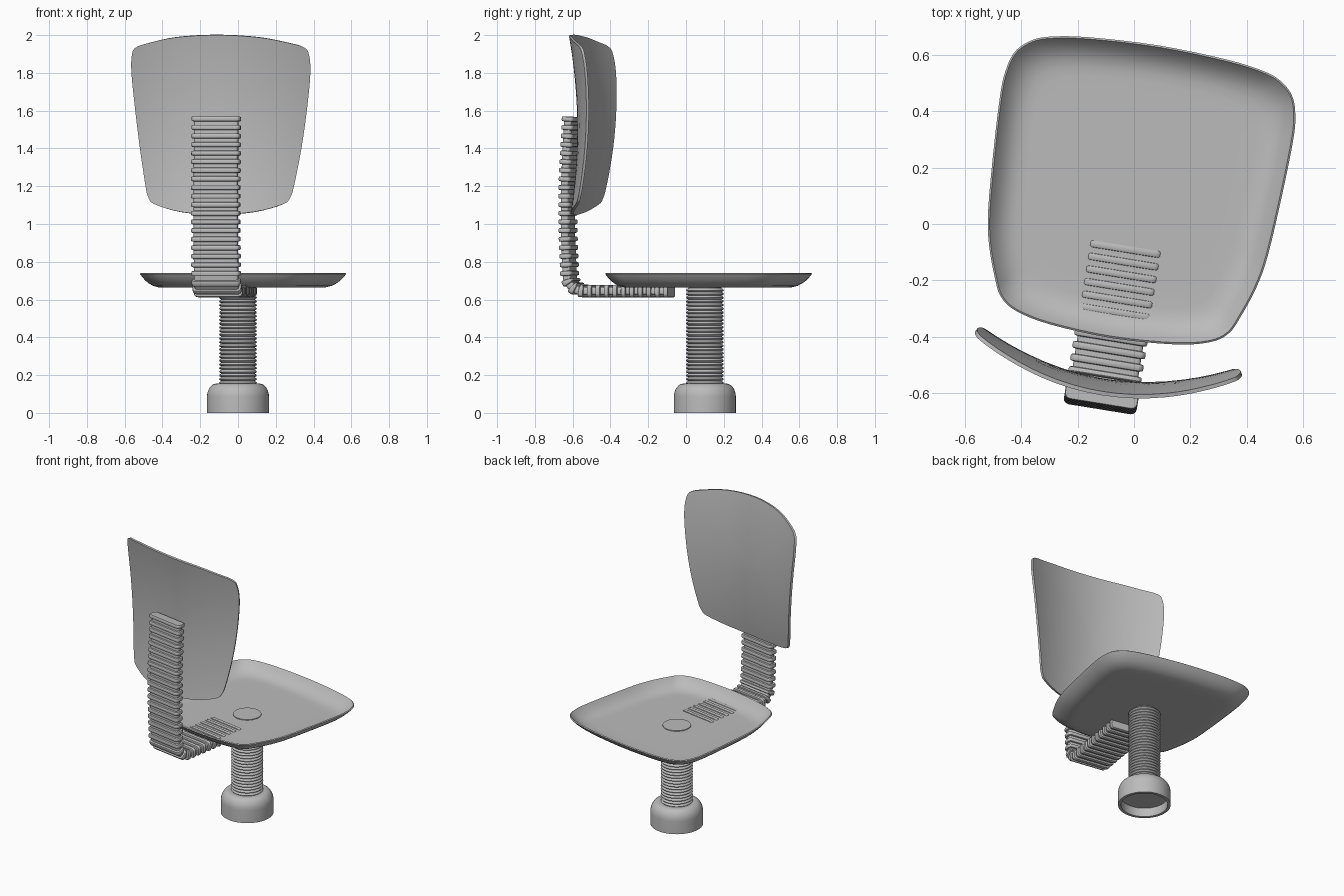
import bpy, bmesh, math
from mathutils import Vector, Matrix

cube = bpy.data.objects.get("Cube")
if cube:
    bpy.data.objects.remove(cube, do_unlink=True)

GREY = (0.5, 0.5, 0.5, 1)
mat = bpy.data.materials.new("plain_grey")
mat.use_nodes = True
mat.diffuse_color = GREY
mat.node_tree.nodes["Principled BSDF"].inputs["Base Color"].default_value = GREY

# The chair swivels on its column: every part is built in this turned frame
FRAME = Matrix.Translation((0, 0.1, 0)) @ Matrix.Rotation(math.radians(-9.2), 4, 'Z')


def finish(name, bm, angle=40):
    bmesh.ops.recalc_face_normals(bm, faces=bm.faces)
    bm.transform(FRAME)
    me = bpy.data.meshes.new(name)
    bm.to_mesh(me)
    bm.free()
    me.materials.append(mat)
    ob = bpy.data.objects.new(name, me)
    bpy.context.collection.objects.link(ob)
    bpy.ops.object.select_all(action='DESELECT')
    ob.select_set(True)
    bpy.context.view_layer.objects.active = ob
    bpy.ops.object.shade_smooth_by_angle(angle=math.radians(angle))
    return ob


def bridge(bm, a, b):
    n = len(a)
    for i in range(n):
        bm.faces.new((a[i], a[(i + 1) % n], b[(i + 1) % n], b[i]))


def lathe(name, profile, segments=48, angle=40):
    """Revolve (radius, z) points about the column axis."""
    bm = bmesh.new()
    rings = []
    for r, z in profile:
        rings.append([bm.verts.new((r * math.cos(a), r * math.sin(a), z))
                      for a in (2 * math.pi * i / segments for i in range(segments))])
    for a, b in zip(rings, rings[1:]):
        bridge(bm, a, b)
    bm.faces.new(rings[0])
    bm.faces.new(rings[-1])
    return finish(name, bm, angle)


def smooth_outline(half, steps=4):
    """Mirror half an outline and round it with a closed Catmull-Rom curve."""
    pts = [Vector(p) for p in half]
    pts += [Vector((-p.x, p.y)) for p in reversed(pts[1:-1])]
    n, out = len(pts), []
    for i in range(n):
        p0, p1, p2, p3 = (pts[(i + k) % n] for k in (-1, 0, 1, 2))
        for s in range(steps):
            t = s / steps
            out.append(0.5 * (2 * p1 + (p2 - p0) * t + (2 * p0 - 5 * p1 + 4 * p2 - p3) * t * t
                              + (3 * p1 - p0 - 3 * p2 + p3) * t ** 3))
    return out


def shell(name, half, centre, place, thickness):
    """Thin panel: rings of the outline shrinking to the centre, then thickened."""
    outline, c = smooth_outline(half), Vector(centre)
    bm = bmesh.new()
    rings = []
    for t in (1, 0.985, 0.965, 0.94, 0.91, 0.87, 0.82, 0.76, 0.65, 0.5, 0.35, 0.2, 0.08):
        rings.append([bm.verts.new(place(c + (p - c) * t, t)) for p in outline])
    for a, b in zip(rings, rings[1:]):
        bridge(bm, a, b)
    mid = bm.verts.new(place(c, 0))
    last = rings[-1]
    for i in range(len(last)):
        bm.faces.new((last[i], last[(i + 1) % len(last)], mid))
    bmesh.ops.recalc_face_normals(bm, faces=bm.faces)
    bmesh.ops.solidify(bm, geom=bm.faces[:], thickness=thickness)
    return finish(name, bm)


# Base cup, hollow underneath
cup = [(0.145, 0.06), (0.145, 0), (0.164, 0), (0.164, 0.085)]
for k in range(1, 9):
    a = math.radians(90 * k / 8)
    cup.append((0.114 + 0.05 * math.cos(a), 0.085 + 0.07 * math.sin(a)))
cup.append((0.09, 0.155))
lathe("base_cup", cup)

# Corrugated column
column, rings, z0, z1 = [], 26, 0.15, 0.66
pitch = (z1 - z0) / rings
for k in range(rings):
    z = z0 + k * pitch
    column += [(0.088, z), (0.097, z + 0.2 * pitch), (0.1, z + 0.45 * pitch), (0.097, z + 0.7 * pitch)]
column += [(0.088, z1), (0.088, 0.676)]
lathe("column", column, 40)

# Seat pan with an upturned rim
seat_half = [(0, 0.535), (0.25, 0.524), (0.39, 0.503), (0.455, 0.475), (0.497, 0.43),
             (0.516, 0.36), (0.52, 0.28), (0.513, 0.1), (0.497, -0.13), (0.475, -0.25),
             (0.437, -0.36), (0.405, -0.425), (0.345, -0.465), (0.22, -0.492), (0, -0.505)]


def place_seat(p, t):
    rise = max(0, (t - 0.76) / 0.24) ** 2.6
    return (p.x, p.y, 0.671 + 0.07 * rise)


shell("seat", seat_half, (0, 0), place_seat, 0.008)

# Backrest panel, curved around the sitter and bulging forward at mid height
back_half = [(0, 2.0), (0.22, 1.988), (0.38, 1.957), (0.45, 1.935), (0.474, 1.9),
             (0.48, 1.8), (0.46, 1.6), (0.433, 1.4), (0.398, 1.2), (0.38, 1.14),
             (0.345, 1.105), (0.2, 1.065), (0, 1.05)]


def place_back(p, t):
    bow = -0.672 - 0.042 * ((p.y - 1.5) / 0.48) ** 2
    return (p.x, bow + 0.12 * (p.x / 0.475) ** 2, p.y)


shell("backrest", back_half, (0, 1.52), place_back, 0.014)

# Ribbed arm: path in the (depth, height) plane, from under the seat up the back
path = [Vector((-0.18, 0.645)), Vector((-0.64, 0.645))]
for k in range(1, 9):
    a = math.radians(90 * k / 8)
    path.append(Vector((-0.64 - 0.085 * math.sin(a), 0.73 - 0.085 * math.cos(a))))
path += [Vector((-0.734, 0.95)), Vector((-0.735, 1.2)), Vector((-0.715, 1.59))]
lengths = [0]
for a, b in zip(path, path[1:]):
    lengths.append(lengths[-1] + (b - a).length)


def along(s):
    i = next((k for k in range(1, len(path)) if lengths[k] >= s), len(path) - 1)
    return path[i - 1].lerp(path[i], (s - lengths[i - 1]) / (lengths[i] - lengths[i - 1]))


def section(bm, s, half_w, half_t):
    """Rounded rectangle across the path at distance s."""
    p = along(s)
    d = (along(min(s + 0.01, lengths[-1])) - along(max(s - 0.01, 0))).normalized()
    normal, r, verts = Vector((-d.y, d.x)), half_t * 0.6, []
    for q, (sx, sy) in enumerate(((1, 1), (-1, 1), (-1, -1), (1, -1))):
        for k in range(4):
            a = math.radians(90 * q + 30 * k)
            off = p + normal * (sy * (half_t - r) + r * math.sin(a))
            verts.append(bm.verts.new((sx * (half_w - r) + r * math.cos(a), off.x, off.y)))
    return verts


bm = bmesh.new()
ribs = round(lengths[-1] / 0.045)
step = lengths[-1] / ribs
loops = []
for k in range(ribs):
    for f, grow in ((0, 0.8), (0.1, 1), (0.4, 1), (0.5, 0.8), (0.55, 0), (0.95, 0)):
        if k == ribs - 1 and f > 0.5:
            continue
        loops.append(section(bm, (k + f) * step, 0.118 + 0.013 * grow, 0.021 + 0.012 * grow))
for a, b in zip(loops, loops[1:]):
    bridge(bm, a, b)
bm.faces.new(loops[0])
bm.faces.new(loops[-1])
finish("ribbed_arm", bm, 35)
